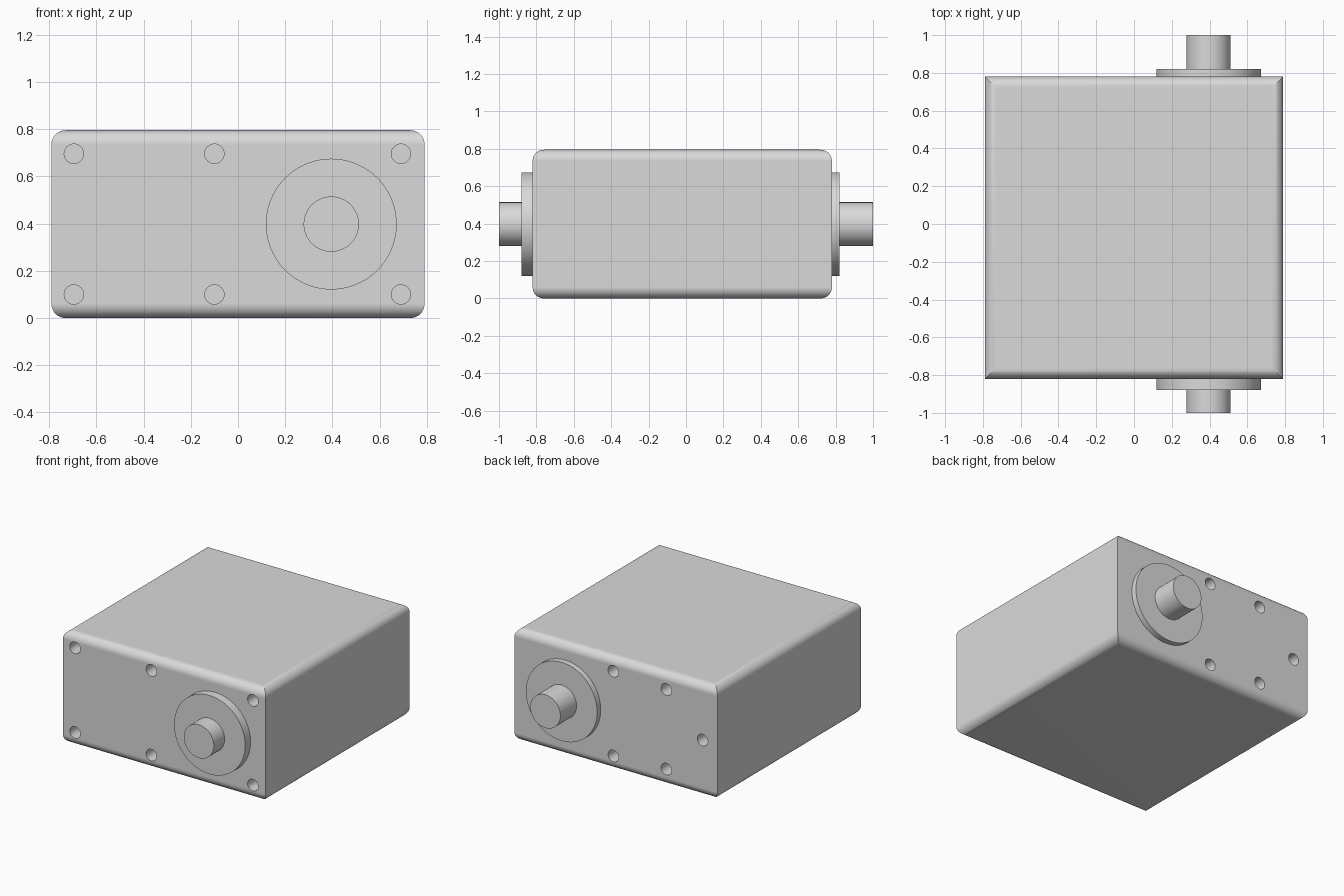
import bpy, bmesh
from math import sin, cos, pi, radians

cube = bpy.data.objects.get("Cube")
if cube:
    bpy.data.objects.remove(cube, do_unlink=True)

metal = bpy.data.materials.new("light_grey")
metal.use_nodes = True
grey = (0.7, 0.7, 0.7, 1)
metal.diffuse_color = grey
metal.node_tree.nodes["Principled BSDF"].inputs["Base Color"].default_value = grey

HALF, HEIGHT, FILLET = 0.79, 0.795, 0.06
FRONT, BACK = -0.82, 0.78
SHAFT_X, MID_Z = 0.395, HEIGHT / 2


def add_object(name, bm):
    bmesh.ops.recalc_face_normals(bm, faces=bm.faces)
    mesh = bpy.data.meshes.new(name)
    bm.to_mesh(mesh)
    bm.free()
    obj = bpy.data.objects.new(name, mesh)
    bpy.context.collection.objects.link(obj)
    mesh.materials.append(metal)
    return obj


def make_active(obj):
    bpy.ops.object.select_all(action='DESELECT')
    obj.select_set(True)
    bpy.context.view_layer.objects.active = obj


def smooth(obj):
    make_active(obj)
    bpy.ops.object.shade_smooth_by_angle(angle=radians(30))


def cylinder_y(bm, x, z, radius, y0, y1, sides):
    """Closed cylinder lying along y, from y0 to y1."""
    ends = [[bm.verts.new((x + radius * cos(2 * pi * i / sides), y,
                           z + radius * sin(2 * pi * i / sides)))
             for i in range(sides)] for y in (y0, y1)]
    for i in range(sides):
        j = (i + 1) % sides
        bm.faces.new((ends[0][i], ends[0][j], ends[1][j], ends[1][i]))
    for ring in ends:
        bm.faces.new(ring)


# Housing: stacked rectangles round the top and bottom rims, upright edges stay sharp
STEPS = 10
arc = [(FILLET * (1 - sin(a)), FILLET * (1 - cos(a)))
       for a in (pi / 2 * i / STEPS for i in range(STEPS + 1))]
profile = arc + [(inset, HEIGHT - z) for inset, z in reversed(arc)]
bm = bmesh.new()
rings = []
for inset, z in profile:
    x, y0, y1 = HALF - inset, FRONT + inset, BACK - inset
    rings.append([bm.verts.new((px, py, z))
                  for px, py in ((-x, y0), (x, y0), (x, y1), (-x, y1))])
for low, high in zip(rings, rings[1:]):
    for i in range(4):
        j = (i + 1) % 4
        bm.faces.new((low[i], low[j], high[j], high[i]))
bm.faces.new(rings[0])
bm.faces.new(rings[-1])
housing = add_object("housing", bm)

# Blind screw holes, front and back
HOLE_RADIUS, DEPTH, OUT = 0.041, 0.2, 0.05
front_holes = [(x, side * 0.298) for x in (-0.695, -0.1, 0.69) for side in (-1, 1)]
back_holes = [(0.02, -0.298), (0.02, 0.298), (-0.393, -0.28), (-0.393, 0.28), (-0.675, 0)]
bm = bmesh.new()
for x, dz in front_holes:
    cylinder_y(bm, x, MID_Z + dz, HOLE_RADIUS, FRONT - OUT, FRONT + DEPTH, 32)
for x, dz in back_holes:
    cylinder_y(bm, x, MID_Z + dz, HOLE_RADIUS, BACK - DEPTH, BACK + OUT, 32)
cutter = add_object("hole_cutter", bm)
cutter.hide_render = True

cut = housing.modifiers.new("screw_holes", 'BOOLEAN')
cut.operation = 'DIFFERENCE'
cut.solver = 'EXACT'
cut.object = cutter
make_active(housing)
bpy.ops.object.modifier_apply(modifier=cut.name)
bpy.data.objects.remove(cutter, do_unlink=True)
smooth(housing)
weighted = housing.modifiers.new("flat_sides", 'WEIGHTED_NORMAL')
weighted.keep_sharp = True

# Bearing flanges and shaft ends
for name, radius, y0, y1 in (
        ("front_flange", 0.277, -0.88, FRONT + 0.02),
        ("back_flange", 0.277, BACK - 0.02, 0.82),
        ("front_shaft", 0.117, -1, FRONT),
        ("back_shaft", 0.117, BACK, 1)):
    bm = bmesh.new()
    cylinder_y(bm, SHAFT_X, MID_Z, radius, y0, y1, 72)
    smooth(add_object(name, bm))
